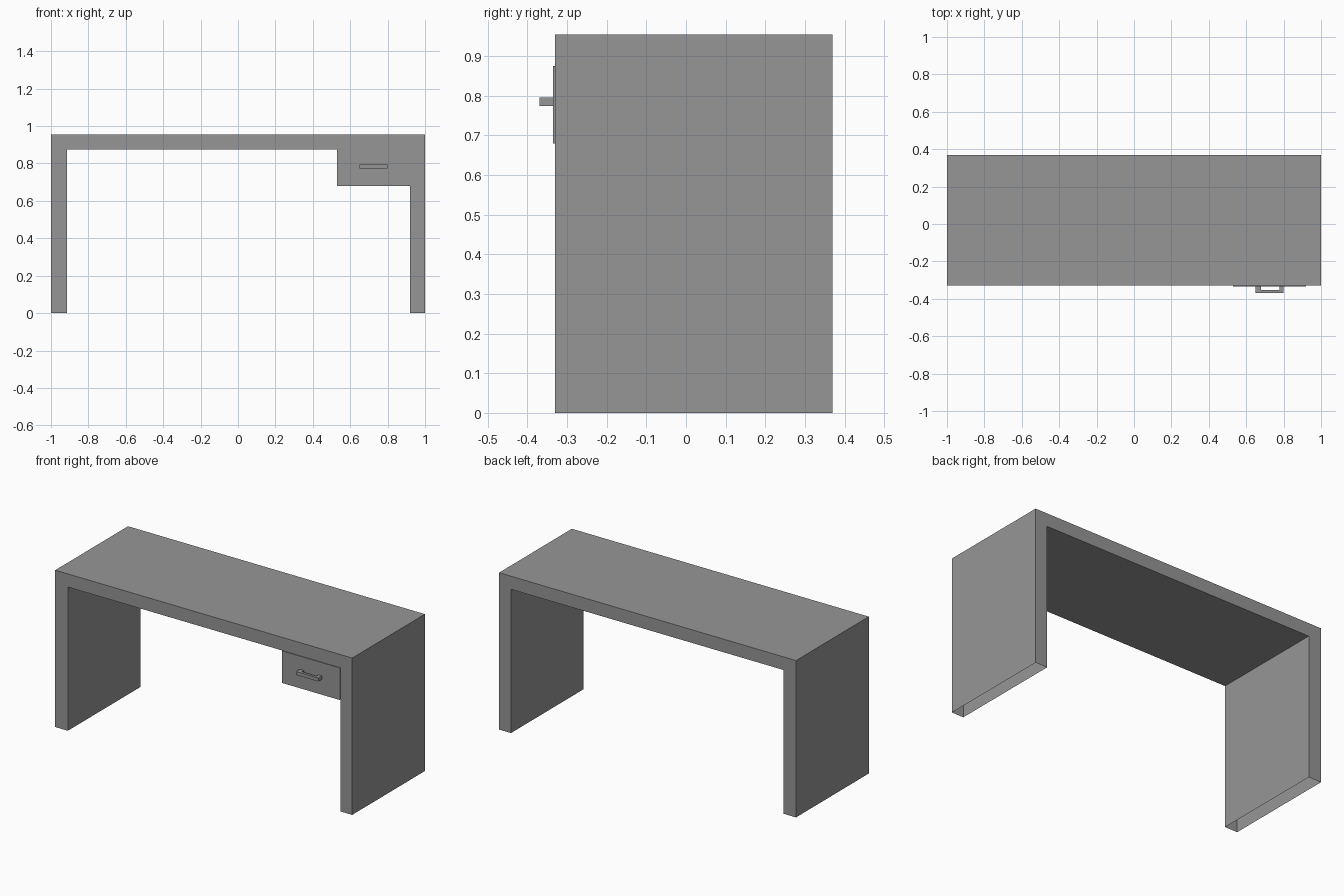
import bpy, bmesh

FRONT, BACK = -0.33, 0.37

# Remove the default cube
cube = bpy.data.objects.get("Cube")
if cube:
    bpy.data.objects.remove(cube, do_unlink=True)

# Single flat grey
grey = bpy.data.materials.new("plain_grey")
grey.use_nodes = True
colour = (0.305, 0.305, 0.305, 1)
grey.diffuse_color = colour
grey.node_tree.nodes["Principled BSDF"].inputs["Base Color"].default_value = colour


def finish(name, bm):
    bmesh.ops.recalc_face_normals(bm, faces=bm.faces)
    mesh = bpy.data.meshes.new(name)
    bm.to_mesh(mesh)
    bm.free()
    mesh.materials.append(grey)
    obj = bpy.data.objects.new(name, mesh)
    bpy.context.collection.objects.link(obj)
    return obj


def extrude_profile(name, points, offset):
    """Extrude a closed outline of 3D points along an offset."""
    bm = bmesh.new()
    face = bm.faces.new([bm.verts.new(p) for p in points])
    result = bmesh.ops.extrude_face_region(bm, geom=[face], use_keep_orig=True)
    moved = [g for g in result["geom"] if isinstance(g, bmesh.types.BMVert)]
    bmesh.ops.translate(bm, verts=moved, vec=offset)
    return finish(name, bm)


# Desk body: hollow arch of top and two slab legs
arch = [(-1, 0), (-1, 0.955), (1, 0.955), (1, 0),
        (0.92, 0), (0.92, 0.875), (-0.915, 0.875), (-0.915, 0)]
body = extrude_profile("desk_body", [(x, FRONT, z) for x, z in arch],
                       (0, BACK - FRONT, 0))

# The legs are open underneath
bm = bmesh.new()
bm.from_mesh(body.data)
soles = [f for f in bm.faces if all(v.co.z < 0.001 for v in f.verts)]
bmesh.ops.delete(bm, geom=soles, context='FACES_ONLY')
bm.to_mesh(body.data)
bm.free()

# Drawer front, standing slightly proud of the body
panel = [(0.53, 0.68), (0.92, 0.68), (0.92, 0.875), (0.53, 0.875)]
extrude_profile("drawer_front", [(x, FRONT - 0.005, z) for x, z in panel],
                (0, 0.02, 0))

# Bracket-shaped drawer handle
bracket = [(0.65, -0.335), (0.65, -0.37), (0.80, -0.37), (0.80, -0.335),
           (0.777, -0.335), (0.777, -0.354), (0.678, -0.354), (0.678, -0.335)]
extrude_profile("drawer_handle", [(x, y, 0.774) for x, y in bracket],
                (0, 0, 0.021))
